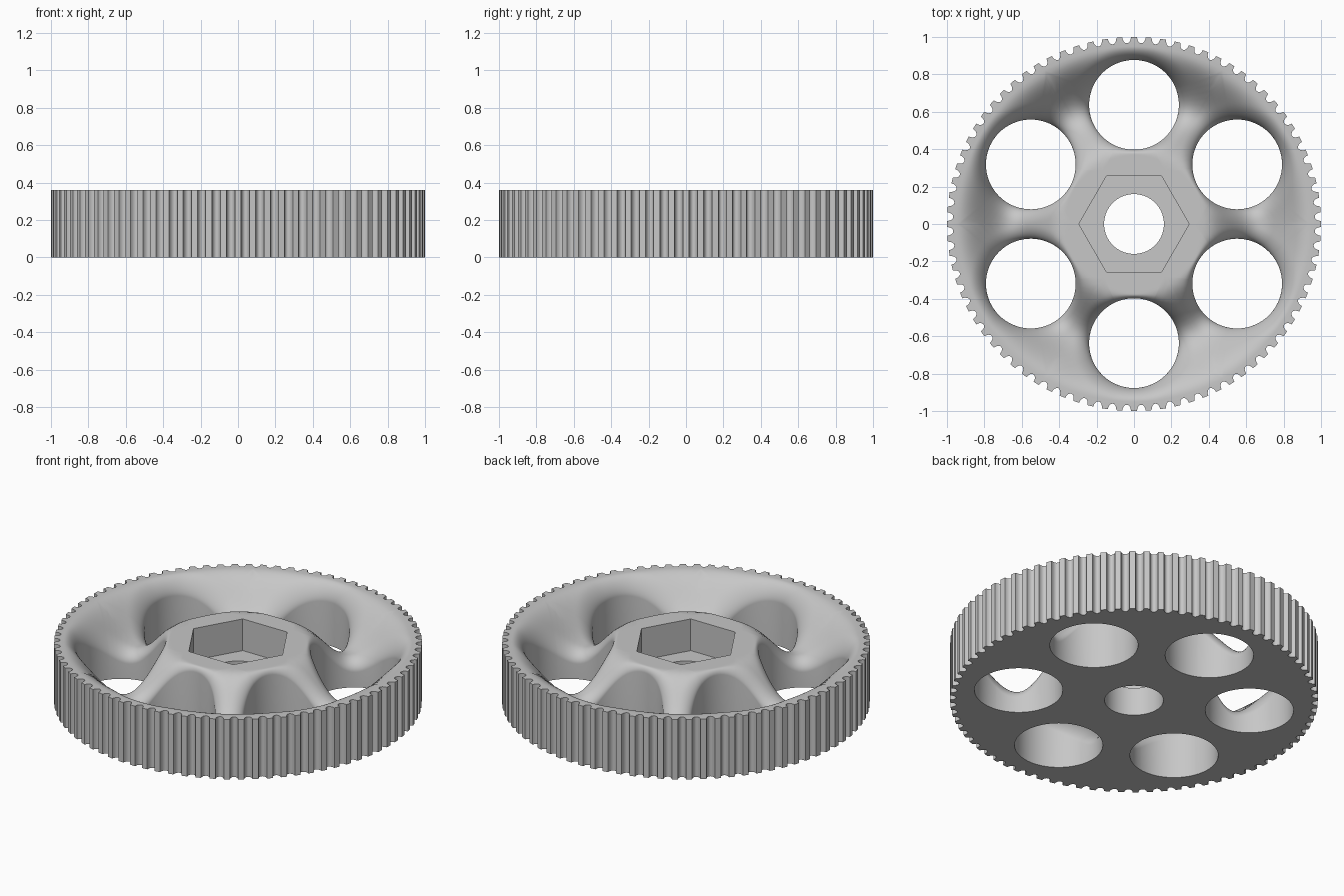
import bpy
import bmesh
from math import pi, sin, cos, sqrt, atan2, radians
from mathutils import Matrix, Vector

cube = bpy.data.objects.get("Cube")
if cube:
    bpy.data.objects.remove(cube)

TOP, FLOOR = 0.36, 0.17             # wheel height, hex pocket floor
HOLE_POS, HOLE_R = 0.637, 0.24
HUB_R, RIM_R = 0.32, 0.95           # limits of the sculpted web
DISH_POS, DISH_HALF, DISH_DEPTH = 0.66, 0.29, 0.20
TEETH, RINGS = 80, 18

bm = bmesh.new()


def loop(points, z):
    """Closed ring of edges at height z."""
    vs = [bm.verts.new((x, y, z)) for x, y in points]
    return [bm.edges.new((vs[i - 1], v)) for i, v in enumerate(vs)]


def circle(r, n):
    return [(r * cos(2 * pi * i / n), r * sin(2 * pi * i / n)) for i in range(n)]


def extrude(edges, z):
    """Pull a ring straight to height z and return the new ring."""
    new = bmesh.ops.extrude_edge_only(bm, edges=edges)["geom"]
    verts = {v for v in new if isinstance(v, bmesh.types.BMVert)}
    for v in verts:
        v.co.z = z
    return [e for e in new if isinstance(e, bmesh.types.BMEdge)
            and all(v in verts for v in e.verts)]


def fill(*rings):
    bmesh.ops.triangle_fill(bm, use_beauty=True, use_dissolve=False,
                            edges=[e for r in rings for e in r], normal=(0, 0, 1))


def hit_circle(c, s, r, outer):
    """Distance from the hole centre along (c, s) to a circle about the axis."""
    b = HOLE_POS * c
    disc = b * b - HOLE_POS ** 2 + r * r
    if disc < 0:
        return 9
    t = -b + sqrt(disc) if outer else -b - sqrt(disc)
    return t if t > 0 else 9


def reach(a):
    """Distance from the hole centre to the edge of its sixth of the wheel."""
    c, s = cos(a), sin(a)
    options = [hit_circle(c, s, RIM_R, True), hit_circle(c, s, HUB_R, False)]
    across = abs(s) * cos(pi / 6) - c * sin(pi / 6)
    if across > 1e-6:
        options.append(HOLE_POS * sin(pi / 6) / across)
    return min(options)


def height(r, d, length, a):
    """Dished web with a rounded lip around each hole."""
    offset = min(1, abs(r - DISH_POS) / DISH_HALF)
    web = TOP - DISH_DEPTH / 2 * (1 + cos(pi * offset))
    hubward = max(0, -cos(a)) ** 4
    width = min(0.085, length) * (1 - 0.75 * hubward)
    drop = 0.07 * (1 - 0.6 * hubward)
    k = max(0, 1 - d / width)
    return web - drop * (1 - sqrt(1 - k * k))


# Sculpted web: one sixth around a hole, repeated six times
angles = [2 * pi * i / 72 for i in range(-35, 37)]
for r in (HUB_R, RIM_R):
    corner = atan2(r * sin(pi / 6), r * cos(pi / 6) - HOLE_POS)
    angles += [corner, -corner]
angles.sort()
for k in range(6):
    turn = Matrix.Rotation(pi / 6 + k * pi / 3, 3, 'Z')
    columns = []
    for a in angles:
        length = reach(a) - HOLE_R
        column = []
        for i in range(RINGS + 1):
            d = length * (i / RINGS) ** 2
            x, y = HOLE_POS + (HOLE_R + d) * cos(a), (HOLE_R + d) * sin(a)
            z = height(sqrt(x * x + y * y), d, length, a)
            column.append(bm.verts.new(turn @ Vector((x, y, z))))
        columns.append(column)
    for j, b in enumerate(columns):
        a = columns[j - 1]
        for i in range(RINGS):
            bm.faces.new((a[i], b[i], b[i + 1], a[i + 1]))
bmesh.ops.remove_doubles(bm, verts=bm.verts[:], dist=1e-5)

hub_ring, rim_ring, hole_rings = [], [], []
for e in bm.edges:
    if e.is_boundary:
        radii = [v.co.xy.length for v in e.verts]
        if max(radii) < HUB_R + 0.001:
            hub_ring.append(e)
        elif min(radii) > RIM_R - 0.001:
            rim_ring.append(e)
        else:
            hole_rings.append(e)

# Toothed outline with rounded notches
pitch = 2 * pi / TEETH
outline = []
for i in range(TEETH):
    for j in range(9):
        p = pi * j / 8
        a = pitch * (i + 0.5) - 0.023 * cos(p)
        r = 1 - 0.033 * sin(p)
        outline.append((r * cos(a), r * sin(a)))
teeth_top = loop(outline, TOP)
fill(teeth_top, rim_ring)
teeth_bottom = extrude(teeth_top, 0)

# Hub face, hexagonal pocket and bore
hexagon = loop(circle(0.295, 6), TOP)
fill(hub_ring, hexagon)
hex_floor = extrude(hexagon, FLOOR)
bore_top = loop(circle(0.16, 64), FLOOR)
fill(hex_floor, bore_top)
bore_bottom = extrude(bore_top, 0)

# Hole walls and flat underside
hole_bottoms = extrude(hole_rings, 0)
fill(teeth_bottom, hole_bottoms, bore_bottom)
bmesh.ops.recalc_face_normals(bm, faces=bm.faces[:])

mesh = bpy.data.meshes.new("toothed_wheel")
bm.to_mesh(mesh)
bm.free()
wheel = bpy.data.objects.new("toothed_wheel", mesh)
bpy.context.collection.objects.link(wheel)

grey = bpy.data.materials.new("plain_grey")
grey.use_nodes = True
colour = (0.57, 0.57, 0.57, 1)
grey.diffuse_color = colour
grey.node_tree.nodes["Principled BSDF"].inputs["Base Color"].default_value = colour
mesh.materials.append(grey)

bpy.ops.object.select_all(action='DESELECT')
wheel.select_set(True)
bpy.context.view_layer.objects.active = wheel
bpy.ops.object.shade_smooth_by_angle(angle=radians(35))
